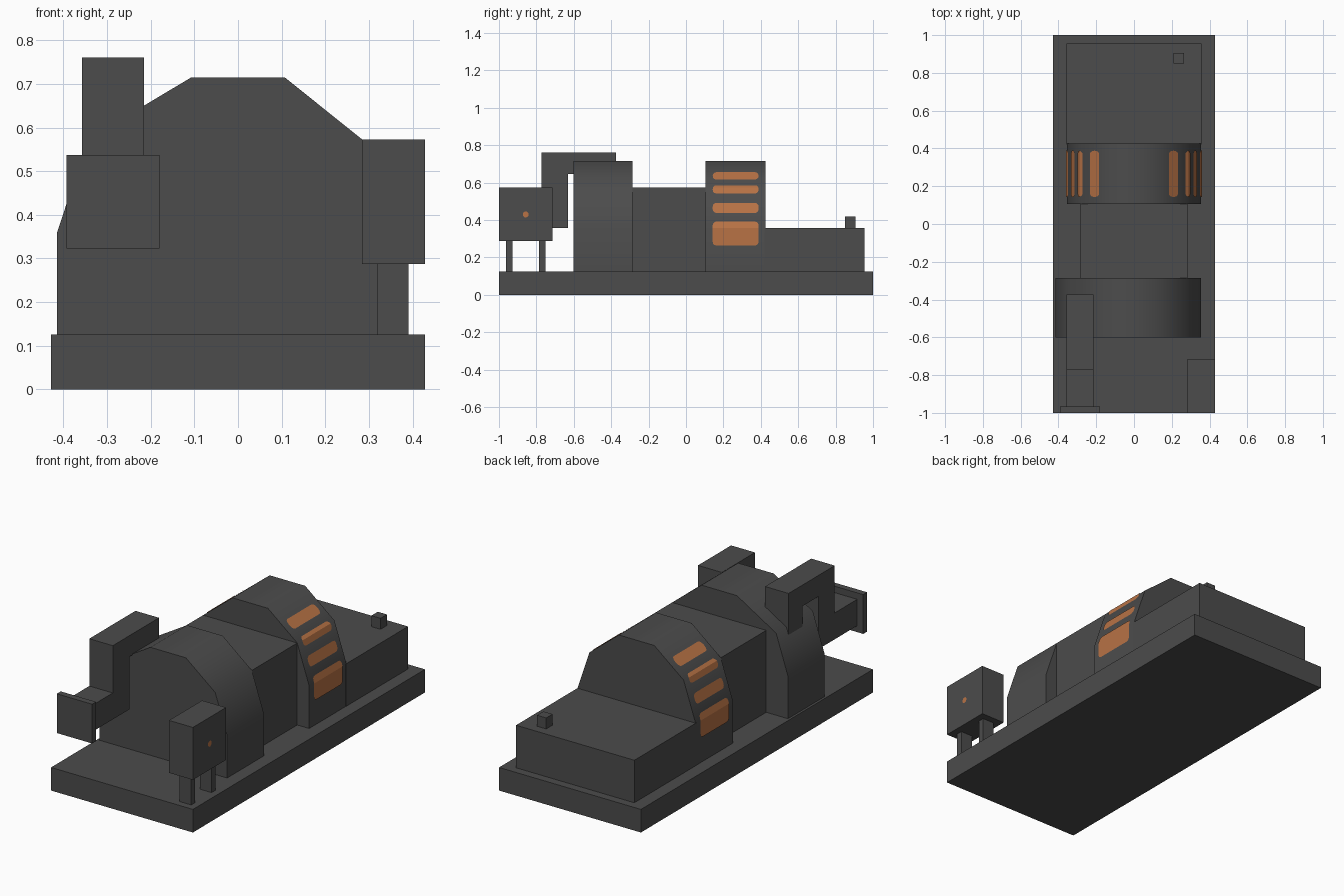
import bpy, bmesh, math

if "Cube" in bpy.data.objects:
    bpy.data.objects.remove(bpy.data.objects["Cube"])


def material(name, rgb):
    m = bpy.data.materials.new(name)
    m.diffuse_color = (*rgb, 1)
    m.use_nodes = True
    m.node_tree.nodes["Principled BSDF"].inputs["Base Color"].default_value = m.diffuse_color
    return m


GREY = material("dark_grey", (0.072, 0.072, 0.072))
COPPER = material("copper_orange", (0.48, 0.17, 0.06))


def finish(name, bm, mat):
    mesh = bpy.data.meshes.new(name)
    bm.to_mesh(mesh)
    bm.free()
    mesh.materials.append(mat)
    ob = bpy.data.objects.new(name, mesh)
    bpy.context.collection.objects.link(ob)
    return ob


def box(name, x, y, z):
    bm = bmesh.new()
    bmesh.ops.create_cube(bm, size=1)
    for v in bm.verts:
        v.co = [a[0] + (c + 0.5) * (a[1] - a[0]) for a, c in zip((x, y, z), v.co)]
    return finish(name, bm, GREY)


def extrude(name, pts, offset):
    """Extrude a closed outline of 3D points along an offset."""
    bm = bmesh.new()
    face = bm.faces.new([bm.verts.new(p) for p in pts])
    res = bmesh.ops.extrude_face_region(bm, geom=[face])
    bmesh.ops.translate(bm, vec=offset, verts=[v for v in res["geom"] if isinstance(v, bmesh.types.BMVert)])
    bmesh.ops.recalc_face_normals(bm, faces=bm.faces)
    return finish(name, bm, GREY)


def smooth(ob):
    bpy.ops.object.select_all(action="DESELECT")
    ob.select_set(True)
    bpy.context.view_layer.objects.active = ob
    bpy.ops.object.shade_smooth_by_angle(angle=math.radians(50))


# Base slab, rear housing with its knob, and the middle block
box("base", (-0.428, 0.428), (-1, 1), (0, 0.126))
box("rear_housing", (-0.357, 0.357), (0.42, 0.955), (0.12, 0.358))
box("rear_knob", (0.21, 0.265), (0.85, 0.905), (0.355, 0.418))
box("middle_block", (-0.284, 0.284), (-0.3, 0.12), (0.12, 0.573))

# Arched housings: half profile on the right, left side slightly wider in front
HALF = [(0.356, 0.12), (0.356, 0.358), (0.284, 0.573), (0.107, 0.715)]
WIDE = [(-0.107, 0.715), (-0.344, 0.573), (-0.415, 0.358), (-0.415, 0.12)]
mirrored = [(-x, z) for x, z in reversed(HALF)]
for name, left, y0, y1 in (("front_arch", WIDE, -0.602, -0.286),
                           ("rear_arch", mirrored, 0.105, 0.426)):
    smooth(extrude(name, [(x, y0, z) for x, z in HALF + left], (0, y1 - y0, 0)))


def arch_x(z):
    for (xa, za), (xb, zb) in zip(HALF, HALF[1:]):
        if z <= zb:
            return xa + (xb - xa) * (z - za) / (zb - za)
    return HALF[-1][0]


# Rounded vent plates wrapped over the rear arch on both sides
def vent(name, side, z0, z1, y0=0.143, y1=0.388, r=0.019):
    bm = bmesh.new()
    corners = [(y1 - r, z1 - r), (y0 + r, z1 - r), (y0 + r, z0 + r), (y1 - r, z0 + r)]
    ring = []
    for i, (cy, cz) in enumerate(corners):
        for k in range(4):
            a = math.radians(90 * i + 30 * k)
            ring.append(bm.verts.new((0, cy + r * math.cos(a), cz + r * math.sin(a))))
    bm.faces.new(ring)
    for _, zb in HALF[1:3]:
        bmesh.ops.bisect_plane(bm, geom=bm.verts[:] + bm.edges[:] + bm.faces[:],
                               plane_co=(0, 0, zb), plane_no=(0, 0, 1))
    for v in bm.verts:
        v.co.x = side * (arch_x(v.co.z) + 0.004)
    if side < 0:
        bmesh.ops.reverse_faces(bm, faces=bm.faces[:])
    finish(name, bm, COPPER)


for side, label in ((1, "right"), (-1, "left")):
    for i, (z0, z1) in enumerate(((0.264, 0.392), (0.438, 0.492), (0.542, 0.586), (0.617, 0.656))):
        vent(f"vent_{label}_{i}", side, z0, z1, r=min(0.019, (z1 - z0) * 0.45))

# Control cabinet on two legs, with a round indicator on its outer face
box("control_cabinet", (0.284, 0.428), (-1, -0.715), (0.287, 0.573))
for i, (ya, yb) in enumerate(((-0.962, -0.928), (-0.786, -0.752))):
    box(f"cabinet_leg_{i}", (0.32, 0.391), (ya, yb), (0.12, 0.29))
bm = bmesh.new()
bmesh.ops.create_circle(bm, cap_ends=True, segments=16, radius=0.016)
for v in bm.verts:
    v.co = (0.43, -0.857 + v.co.x, 0.43 + v.co.y)
finish("indicator", bm, COPPER)

# Inlet duct: flange, straight pipe, and an upside-down U landing on the arch
duct = [(-0.772, 0.358), (-0.63, 0.358), (-0.63, 0.645), (-0.495, 0.645),
        (-0.495, 0.45), (-0.374, 0.45), (-0.374, 0.76), (-0.772, 0.76)]
extrude("duct_bend", [(-0.357, y, z) for y, z in duct], (0.142, 0, 0))
box("duct_pipe", (-0.357, -0.215), (-0.98, -0.77), (0.358, 0.502))
box("duct_flange", (-0.393, -0.18), (-1, -0.966), (0.323, 0.537))
